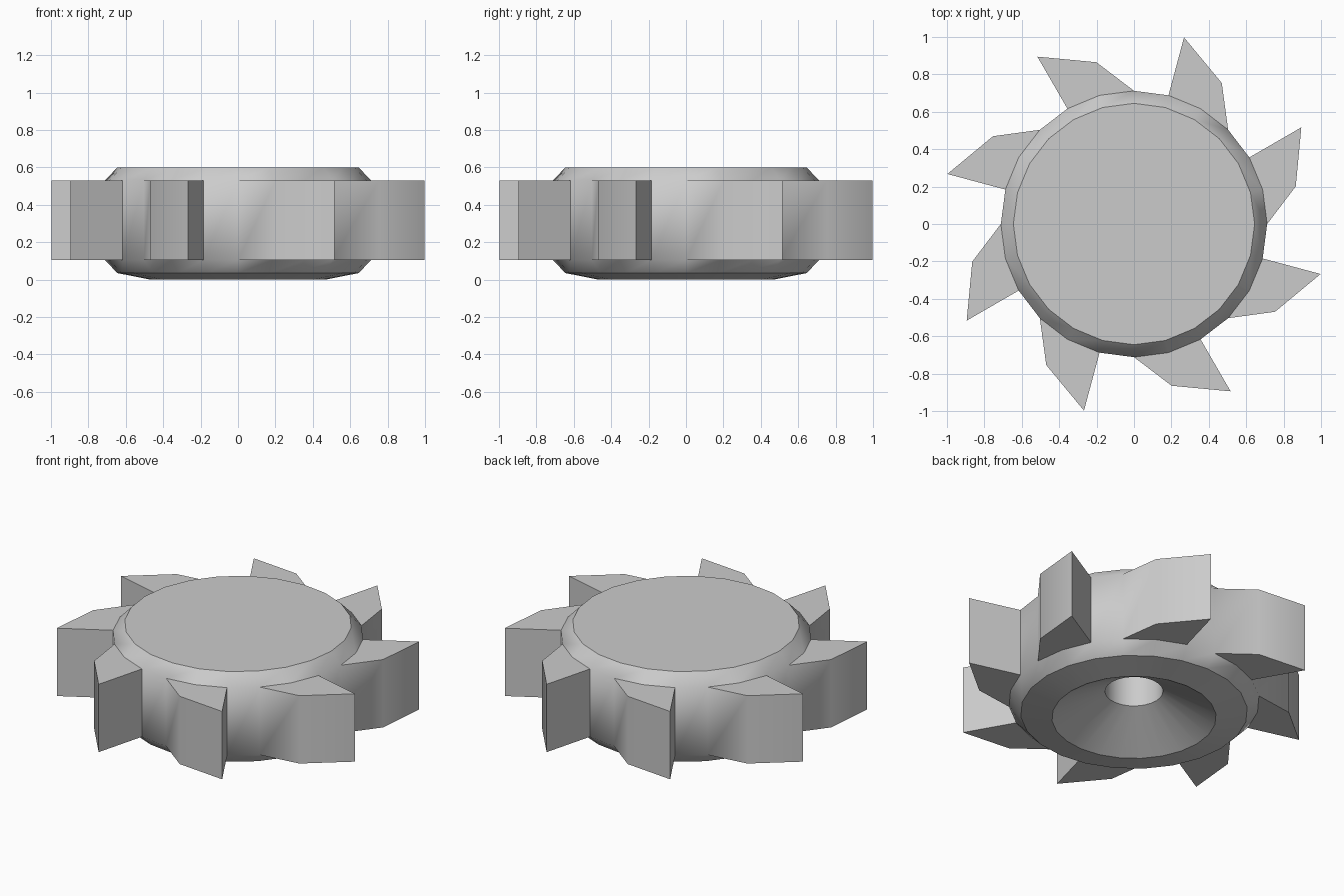
import bpy, bmesh
from math import cos, sin, radians

if "Cube" in bpy.data.objects:
    bpy.data.objects.remove(bpy.data.objects["Cube"])

N = 24                      # sides of the body; one tooth per three sides
R = 0.712                   # body radius
Z0, Z1 = 0.105, 0.53        # lower and upper height of the teeth

bm = bmesh.new()


def point(angle, r, z):
    a = radians(angle)
    return bm.verts.new((r * cos(a), r * sin(a), z))


# Turned body profile, from the socket in the underside round to the top
profile = [(0.165, 0.48), (0.165, 0.17), (0.467, 0.0), (0.645, 0.035),
           (R, Z0), (R, Z1), (0.645, 0.60)]
rings = [[point(i * 360 / N, r, z) for i in range(N)] for r, z in profile]
for j in range(len(rings) - 1):
    for i in range(N):
        k = (i + 1) % N
        if j == 4 and i % 3 != 2:
            continue        # wall opening covered by a tooth
        bm.faces.new((rings[j][i], rings[j][k], rings[j + 1][k], rings[j + 1][i]))
bm.faces.new(rings[-1])
bm.faces.new(rings[0])

# Eight raked cutting teeth growing out of the wall
low, high = rings[4], rings[5]
for i in range(0, N, 3):
    a = i * 360 / N
    mid = [point(a + 13.1, 0.888, z) for z in (Z0, Z1)]
    tip = [point(a + 30, 1.033, z) for z in (Z0, Z1)]
    bm.faces.new((low[i], mid[0], mid[1], high[i]))
    bm.faces.new((mid[0], tip[0], tip[1], mid[1]))
    bm.faces.new((tip[0], low[i + 2], high[i + 2], tip[1]))
    for ring, s in ((low, 0), (high, 1)):
        bm.faces.new((ring[i], mid[s], ring[i + 1]))
        bm.faces.new((mid[s], tip[s], ring[i + 2], ring[i + 1]))

bmesh.ops.recalc_face_normals(bm, faces=bm.faces)

# Smooth shading with crisp rims
for f in bm.faces:
    f.smooth = True
crisp = set(rings[1]), set(rings[2]), set(rings[3]), set(rings[6])
for e in bm.edges:
    rim = any(e.verts[0] in s and e.verts[1] in s for s in crisp)
    e.smooth = not rim and e.calc_face_angle(0) < radians(45)

mesh = bpy.data.meshes.new("toothed_cutter_wheel")
bm.to_mesh(mesh)
bm.free()
wheel = bpy.data.objects.new("toothed_cutter_wheel", mesh)
bpy.context.collection.objects.link(wheel)
